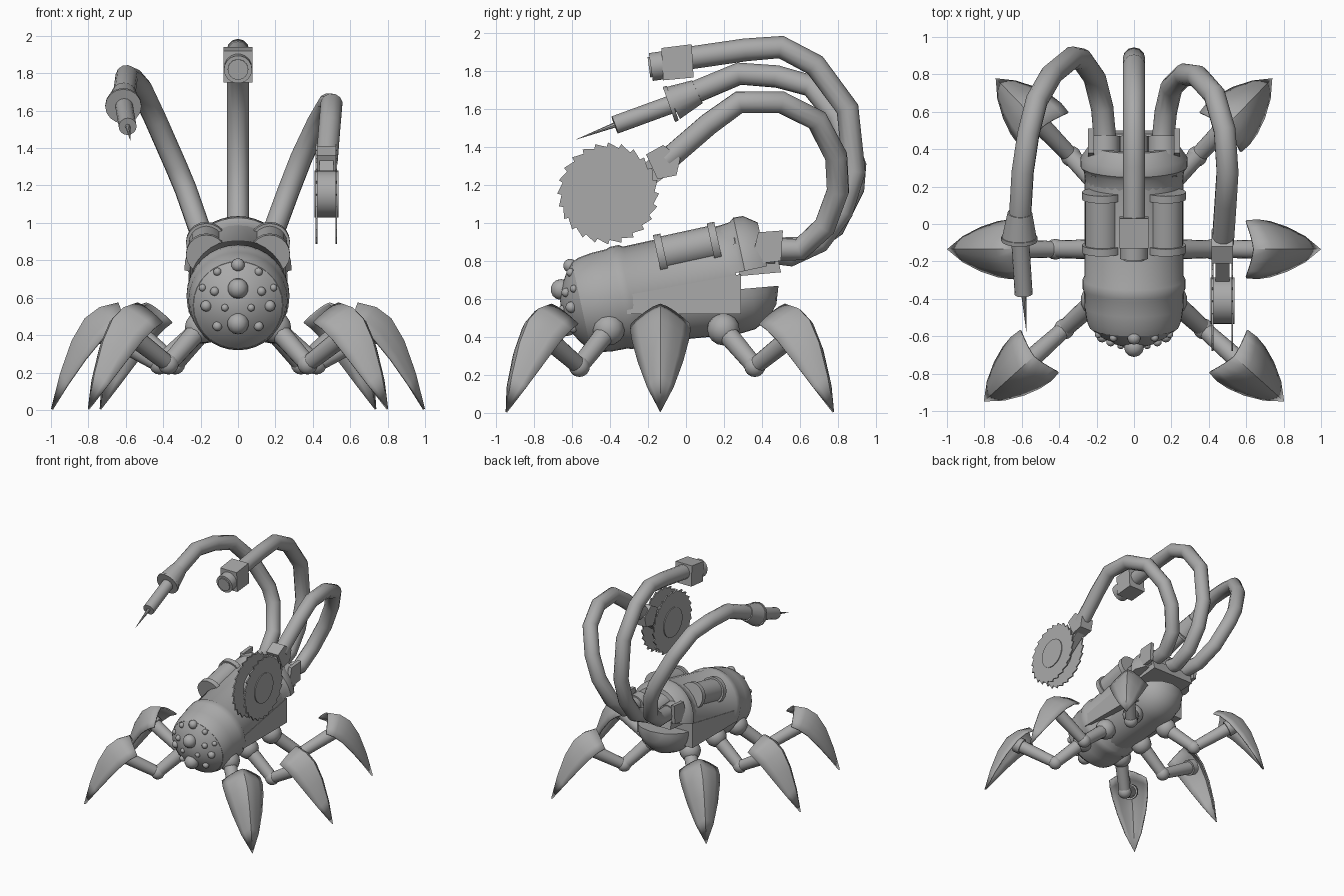
import bpy, bmesh
from math import sin, cos, pi, radians
from mathutils import Vector, Matrix

old = bpy.data.objects.get("Cube")
if old:
    bpy.data.objects.remove(old, do_unlink=True)

grey = bpy.data.materials.new("plain_grey")
grey.use_nodes = True
grey.diffuse_color = (0.4, 0.4, 0.4, 1)
grey.node_tree.nodes["Principled BSDF"].inputs["Base Color"].default_value = (0.4, 0.4, 0.4, 1)


def finish(name, bm, matrix=Matrix(), smooth=True):
    bmesh.ops.remove_doubles(bm, verts=bm.verts, dist=0.0005)
    bmesh.ops.recalc_face_normals(bm, faces=bm.faces)
    bm.transform(matrix)
    mesh = bpy.data.meshes.new(name)
    bm.to_mesh(mesh)
    bm.free()
    mesh.materials.append(grey)
    ob = bpy.data.objects.new(name, mesh)
    bpy.context.collection.objects.link(ob)
    if smooth:
        bpy.ops.object.select_all(action='DESELECT')
        ob.select_set(True)
        bpy.context.view_layer.objects.active = ob
        bpy.ops.object.shade_smooth_by_angle(angle=radians(35))
    return ob


def lathe(name, profile, matrix=Matrix(), n=20, start=0, arc=360):
    """Turn (distance along z, radius) points about z; arcs are closed flat."""
    bm = bmesh.new()
    steps = n + 1
    rows = []
    for t, r in profile:
        angles = [radians(start + arc * i / n) for i in range(steps)]
        rows.append([bm.verts.new((r * cos(a), r * sin(a), t)) for a in angles])
    for a, b in zip(rows, rows[1:]):
        for i in range(n):
            bm.faces.new((a[i], a[i + 1], b[i + 1], b[i]))
    bmesh.ops.remove_doubles(bm, verts=bm.verts, dist=0.0005)
    bmesh.ops.holes_fill(bm, edges=[e for e in bm.edges if e.is_boundary], sides=0)
    return finish(name, bm, matrix)


def rod(name, p, q, r0, r1=None, n=16):
    p, q = Vector(p), Vector(q)
    m = Matrix.Translation(p) @ (q - p).to_track_quat('Z', 'Y').to_matrix().to_4x4()
    return lathe(name, [(0, r0), ((q - p).length, r0 if r1 is None else r1)], m, n)


def ball(name, p, r, n=14):
    bm = bmesh.new()
    bmesh.ops.create_uvsphere(bm, u_segments=n, v_segments=n // 2 + 1, radius=r)
    return finish(name, bm, Matrix.Translation(p))


def prism(name, outline, x0, x1):
    """Extrude a (y, z) outline from x0 to x1."""
    bm = bmesh.new()
    a, b = [[bm.verts.new((x, y, z)) for y, z in outline] for x in (x0, x1)]
    bm.faces.new(a)
    bm.faces.new(b)
    for i in range(len(a)):
        j = (i + 1) % len(a)
        bm.faces.new((a[i], a[j], b[j], b[i]))
    return finish(name, bm, smooth=False)


def tube(name, path, r=0.06):
    cu = bpy.data.curves.new(name, 'CURVE')
    cu.dimensions = '3D'
    cu.bevel_depth = r
    cu.bevel_resolution = 4
    cu.use_fill_caps = True
    sp = cu.splines.new('POLY')
    sp.points.add(len(path) - 1)
    for pt, co in zip(sp.points, path):
        pt.co = (*co, 1)
    sp.use_smooth = True
    cu.materials.append(grey)
    bpy.context.collection.objects.link(bpy.data.objects.new(name, cu))


# Pitched body: local z runs to the rear, local -y runs up
pitch = radians(12.3)
body = Matrix.Translation((0, -0.364, 0.6)) @ Matrix.Rotation(pitch - pi / 2, 4, 'X')
lathe("body_shell", [(-0.19, 0.24), (-0.15, 0.255), (-0.08, 0.265), (0, 0.267), (0.02, 0.275),
                     (0.07, 0.275), (0.09, 0.262), (0.64, 0.262)], body, 32)
lathe("face_dome", [(-0.3 + 0.11 * k * k, 0.238 * k) for k in (0, 0.25, 0.5, 0.75, 0.9, 1)]
      + [(-0.17, 0.238)], body, 28)
lathe("rear_flange", [(0.6, 0.2), (0.6, 0.26), (0.665, 0.268), (0.69, 0.287), (0.74, 0.285),
                      (0.81, 0.235), (0.81, 0.2), (0.6, 0.2)], body, 20, 180, 180)

# Lower hull with a rounded tail, and the flat side housing
hull = Matrix.Translation((0, -0.3, 0.6)) @ Matrix.Rotation(radians(5 - 90), 4, 'X')
lathe("lower_hull", [(0, 0), (0, 0.24), (0.56, 0.235)]
      + [(0.56 + 0.23 * sin(a), 0.235 * cos(a)) for a in (0.4, 0.8, 1.15, pi / 2)],
      hull, 18, 0, 180)
prism("side_housing", [(-0.31, 0.52), (0.29, 0.52), (0.29, 0.73), (-0.31, 0.62)], -0.265, 0.265)

# Stud eyes on the face: across, height, radius
studs = [(0, 0.65, 0.055), (0, 0.465, 0.058), (0, 0.76, 0.036)]
for x, z, r in [(0.11, 0.725, 0.022), (0.125, 0.63, 0.024), (0.17, 0.55, 0.03),
                (0.07, 0.55, 0.02), (0.11, 0.445, 0.026), (0.19, 0.64, 0.02)]:
    studs += [(x, z, r), (-x, z, r)]
for x, z, r in studs:
    v = (z - 0.542) / cos(pitch)
    t = -0.3 + 0.11 * (x * x + v * v) / 0.238 ** 2
    ball("stud_eye", body @ Vector((x, -v, t)), r, 12)

# Twin tanks with clamps along the back
axis = Vector((0, cos(pitch), sin(pitch)))
for s in (-1, 1):
    mid = Vector((s * 0.17, 0.01, 0.865))
    rod("back_tank", mid - axis * 0.16, mid + axis * 0.16, 0.093, n=20)
    for k in (-0.145, 0.145):
        rod("tank_clamp", mid + axis * (k - 0.02), mid + axis * (k + 0.02), 0.108, n=20)
    # Bracket beside the arm sockets
    prism("socket_bracket", [(0.34, 0.78), (0.5, 0.8), (0.51, 0.96), (0.38, 0.95)],
          s * 0.215, s * 0.245)
for x, z in ((-0.155, 0.86), (0, 0.85), (0.155, 0.86)):
    rod("arm_socket", (x, 0.25, z), (x, 0.47, z - 0.01), 0.08)
prism("socket_block", [(0.28, 0.72), (0.5, 0.74), (0.48, 0.83), (0.28, 0.9)], -0.2, 0.2)

# Three bent arms
tube("centre_arm", [(0, .40, .85), (0, .55, .83), (0, .70, .90), (0, .82, 1.06), (0, .885, 1.27),
                    (0, .85, 1.6), (0, .68, 1.83), (0, .5, 1.925), (0, .31, 1.91), (0, 0, 1.865)])
tube("right_arm", [(-.15, .4, .86), (-.17, .62, .87), (-.21, .78, .98), (-.28, .88, 1.18),
                   (-.33, .89, 1.3), (-.44, .8, 1.55), (-.52, .66, 1.72), (-.565, .48, 1.77),
                   (-.595, .28, 1.785), (-.61, .03, 1.68)])
tube("left_arm", [(.15, .4, .86), (.17, .6, .86), (.2, .73, .98), (.27, .8, 1.17), (.34, .79, 1.35),
                  (.43, .69, 1.54), (.485, .5, 1.635), (.5, .28, 1.635), (.49, .12, 1.52),
                  (.475, -.1, 1.33)])

# Camera head on the centre arm
prism("camera_box", [(-0.12, 1.75), (0.04, 1.765), (0.03, 1.94), (-0.13, 1.92)], -0.078, 0.078)
rod("camera_lens", (0, -0.185, 1.82), (0, -0.08, 1.835), 0.075, n=18)
rod("lens_rim", (0, -0.195, 1.819), (0, -0.18, 1.821), 0.055, n=18)

# Syringe on the right arm
rod("syringe_collar", (-0.61, 0.06, 1.69), (-0.613, -0.07, 1.63), 0.066, 0.092)
rod("syringe_rim", (-0.613, -0.07, 1.63), (-0.613, -0.09, 1.623), 0.097)
rod("syringe_barrel", (-0.61, -0.06, 1.63), (-0.59, -0.375, 1.515), 0.048)
rod("syringe_needle", (-0.59, -0.37, 1.517), (-0.575, -0.575, 1.44), 0.014, 0.001, 8)

# Twin saw on the left arm
cy, cz, teeth = -0.41, 1.155, 24
rim = []
for i in range(teeth):
    for shift, r in ((0, 0.268), (0.12, 0.245)):
        a = 2 * pi * (i + shift) / teeth
        rim.append((cy + r * cos(a), cz + r * sin(a)))
for x in (0.415, 0.52):
    prism("saw_blade", rim, x, x + 0.01)
rod("saw_hub", (0.408, cy, cz), (0.537, cy, cz), 0.125, n=28)
prism("saw_arm", [(-0.45, 1.08), (-0.36, 1.06), (-0.1, 1.25), (-0.16, 1.37)], 0.435, 0.51)
prism("saw_clamp", [(-0.15, 1.23), (-0.05, 1.25), (-0.03, 1.34), (-0.12, 1.41), (-0.21, 1.36)],
      0.415, 0.53)


# Legs: reach outward along local x, with a hooded claw
def claw(matrix):
    ridge = [(0.64, 0.575), (0.74, 0.55), (0.82, 0.49), (0.89, 0.37), (0.95, 0.2), (1, 0.005)]
    edge = [(0.6, 0.47, 0.155), (0.66, 0.44, 0.16), (0.73, 0.38, 0.15), (0.82, 0.27, 0.12),
            (0.915, 0.135, 0.07), (1, 0.005, 0)]
    bm = bmesh.new()
    rows = []
    for (rx, rz), (ex, ez, w) in zip(ridge, edge):
        row = []
        for i in range(-4, 5):
            s = i / 4
            f = abs(s) ** 1.4
            row.append(bm.verts.new((rx + (ex - rx) * f, w * s, rz + (ez - rz) * f)))
        rows.append(row)
    for a, b in zip(rows, rows[1:]):
        for i in range(8):
            bm.faces.new((a[i], b[i], b[i + 1], a[i + 1]))
    ob = finish("leg_claw", bm, matrix)
    mod = ob.modifiers.new("thickness", 'SOLIDIFY')
    mod.thickness = 0.012
    mod.offset = -1


for ox, oy, angle in ((0.06, -0.28, -42), (0, -0.135, 0), (0.045, 0.06, 46)):
    for side in (1, -1):
        turn = radians(angle if side > 0 else 180 - angle)
        m = Matrix.Translation((side * ox, oy, 0)) @ Matrix.Rotation(turn, 4, 'Z')
        hip, knee, ankle = [m @ Vector((r, 0, z)) for r, z in
                            ((0.19, 0.44), (0.42, 0.245), (0.74, 0.43))]
        ball("leg_hip", hip, 0.085)
        rod("leg_thigh", hip, knee, 0.055, 0.047)
        ball("leg_knee", knee, 0.056)
        rod("leg_shin", knee, ankle, 0.044, 0.054)
        rod("leg_foot_joint", knee.lerp(ankle, 0.85), ankle, 0.066)
        claw(m)
